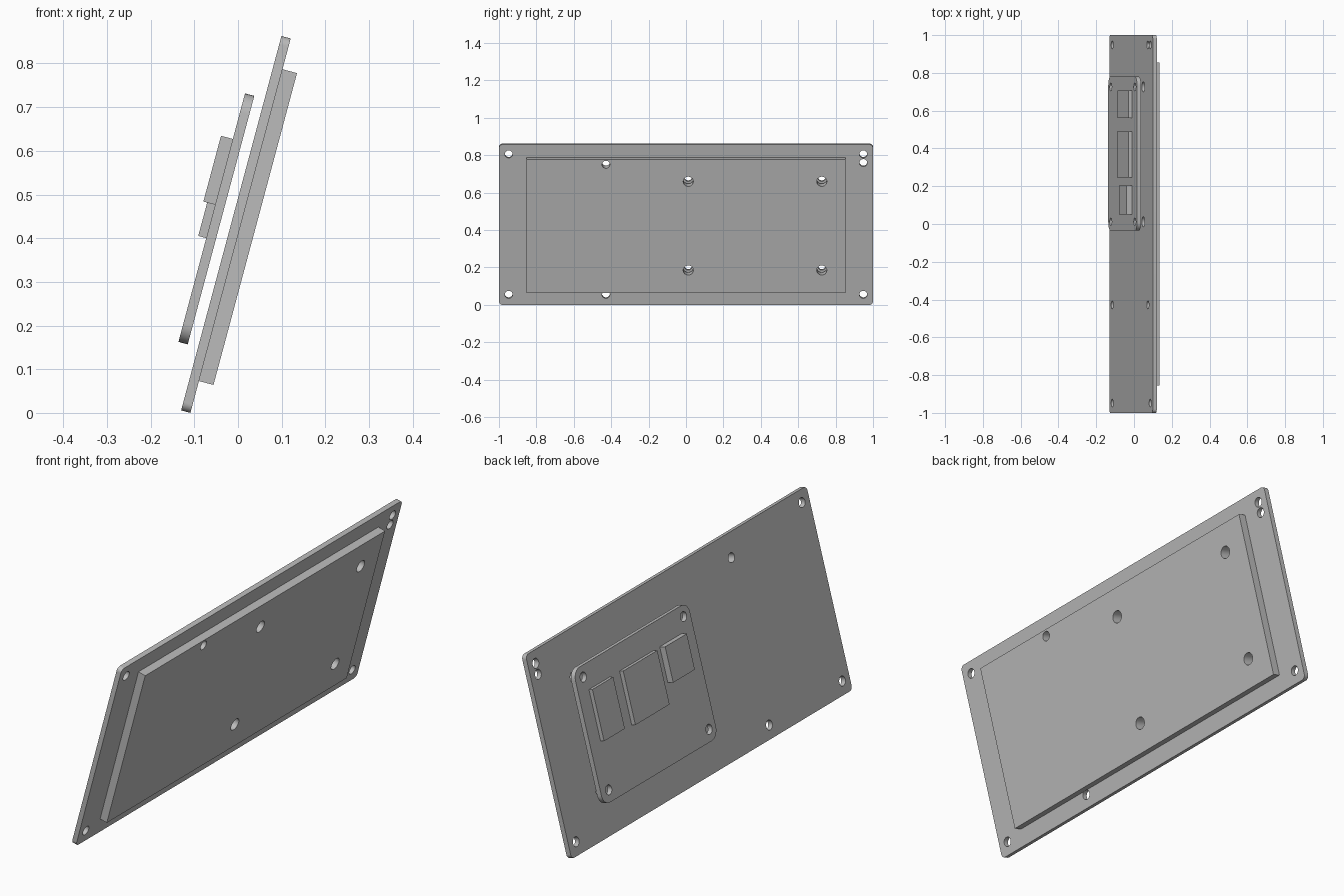
import bpy, bmesh, math
from mathutils import Matrix, Vector

cube = bpy.data.objects.get("Cube")
if cube:
    bpy.data.objects.remove(cube, do_unlink=True)

grey = bpy.data.materials.new("plain grey")
grey.use_nodes = True
colour = (0.5, 0.5, 0.5, 1)
grey.diffuse_color = colour
grey.node_tree.nodes["Principled BSDF"].inputs["Base Color"].default_value = colour

# Leaning frame: local x = through the panel, y = along it, z = up the slope
LEAN = Matrix.Translation((-0.109, 0, 0)) @ Matrix.Rotation(math.radians(15), 4, 'Y')


def outline(y0, y1, v0, v1, r, steps=8):
    """Rectangle with rounded corners, as (y, slope) pairs."""
    if r == 0:
        return [(y0, v0), (y1, v0), (y1, v1), (y0, v1)]
    pts = []
    centres = [(y1 - r, v1 - r), (y0 + r, v1 - r), (y0 + r, v0 + r), (y1 - r, v0 + r)]
    for quarter, (cy, cv) in enumerate(centres):
        for i in range(steps + 1):
            a = math.pi / 2 * (quarter + i / steps)
            pts.append((cy + r * math.cos(a), cv + r * math.sin(a)))
    return pts


def extrude(bm, pts, x0, x1):
    """Solid prism between two depths."""
    face = bm.faces.new([bm.verts.new((x0, y, v)) for y, v in pts])
    new = bmesh.ops.extrude_face_region(bm, geom=[face])["geom"]
    bmesh.ops.translate(bm, vec=(x1 - x0, 0, 0),
                        verts=[g for g in new if isinstance(g, bmesh.types.BMVert)])


def mesh_object(name, shapes, x0, x1):
    bm = bmesh.new()
    for pts in shapes:
        extrude(bm, pts, x0, x1)
    bmesh.ops.recalc_face_normals(bm, faces=bm.faces)
    mesh = bpy.data.meshes.new(name)
    bm.to_mesh(mesh)
    bm.free()
    mesh.materials.append(grey)
    obj = bpy.data.objects.new(name, mesh)
    obj.matrix_world = LEAN
    bpy.context.collection.objects.link(obj)
    return obj


def circle(y, v, r, sides=32):
    return [(y + r * math.cos(2 * math.pi * i / sides),
             v + r * math.sin(2 * math.pi * i / sides)) for i in range(sides)]


def plate(name, bounds, x0, x1, radius=0, holes=()):
    """Panel with drilled round holes given as (y, slope, radius)."""
    obj = mesh_object(name, [outline(*bounds, radius)], x0, x1)
    if holes:
        drill = mesh_object("drill", [circle(*h) for h in holes], x0 - 0.05, x1 + 0.05)
        drill.hide_render = True
        mod = obj.modifiers.new("holes", 'BOOLEAN')
        mod.operation = 'DIFFERENCE'
        mod.solver = 'EXACT'
        mod.object = drill
        bpy.context.view_layer.update()
        baked = bpy.data.meshes.new_from_object(
            obj.evaluated_get(bpy.context.evaluated_depsgraph_get()))
        obj.modifiers.clear()
        obj.data = baked
        bpy.data.objects.remove(drill, do_unlink=True)
    bpy.ops.object.select_all(action='DESELECT')
    obj.select_set(True)
    bpy.context.view_layer.objects.active = obj
    bpy.ops.object.shade_smooth_by_angle(angle=math.radians(30))
    return obj


# Hole patterns
SMALL, LARGE = 0.021, 0.027
LOW, HIGH, UPPER = 0.057, 0.834, 0.786
corner_holes = [(y, v, SMALL) for y in (-0.948, 0.948) for v in (LOW, HIGH)]
edge_holes = [(-0.428, LOW, SMALL), (-0.428, UPPER, SMALL), (0.948, UPPER, SMALL)]
mounts = [(y, v) for y in (0.012, 0.726) for v in (0.201, 0.692)]
mount_holes = [(y, v, LARGE) for y, v in mounts]

# Main panel and the thicker slab on its lower face
plate("main_panel", (-1, 1, 0, 0.8875), -0.022, 0, 0.02,
      corner_holes + edge_holes + mount_holes)
plate("screen_slab", (-0.854, 0.854, 0.0755, 0.8146), 0, 0.0345, 0,
      mount_holes + [(-0.428, UPPER, SMALL)])

# Small board floating behind the panel
BOARD_BACK = -0.0685
plate("small_board", (-0.035, 0.78, 0.15, 0.739), BOARD_BACK, -0.0465, 0.045,
      [(y, v, SMALL) for y, v in mounts])

# Blocks on the board, tops aligned
blocks = [("left_block", 0.56, 0.708, 0.406, 0.018),
          ("middle_block", 0.247, 0.49, 0.396, 0.019),
          ("right_block", 0.05, 0.204, 0.475, 0.028)]
for name, y0, y1, low, height in blocks:
    plate(name, (y0, y1, low, 0.631), BOARD_BACK - height, BOARD_BACK)
